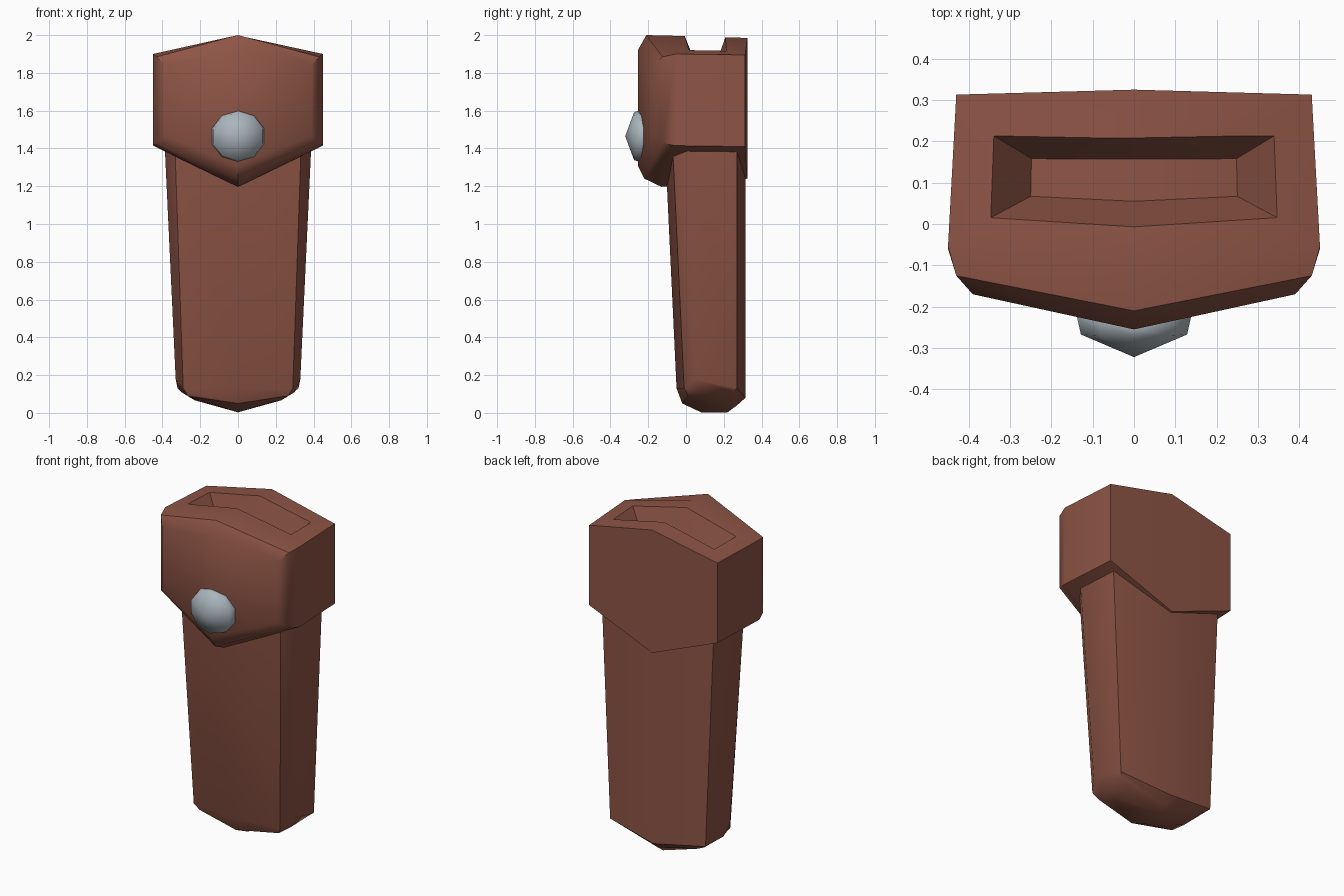
import bpy, bmesh, math

if "Cube" in bpy.data.objects:
    bpy.data.objects.remove(bpy.data.objects["Cube"])


def material(name, rgb):
    m = bpy.data.materials.new(name)
    m.diffuse_color = (*rgb, 1)
    m.use_nodes = True
    m.node_tree.nodes["Principled BSDF"].inputs["Base Color"].default_value = m.diffuse_color
    return m


def loft(name, halves, mat):
    """Skin through half sections (start and end on x = 0), mirrored across x."""
    bm = bmesh.new()
    rings = []
    for half in halves:
        full = half + [(-x, y, z) for x, y, z in half[-2:0:-1]]
        rings.append([bm.verts.new(p) for p in full])
    n, h = len(rings[0]), len(halves[0])
    for a, b in zip(rings, rings[1:]):
        for i in range(n):
            j = (i + 1) % n
            bm.faces.new((a[i], a[j], b[j], b[i]))
    # Caps folded along the centre line
    for r in (rings[0], rings[-1]):
        bm.faces.new(r[:h])
        bm.faces.new(r[h - 1:] + r[:1])
    bmesh.ops.recalc_face_normals(bm, faces=bm.faces)
    return finish(name, bm, mat)


def finish(name, bm, mat):
    mesh = bpy.data.meshes.new(name)
    bm.to_mesh(mesh)
    bm.free()
    mesh.materials.append(mat)
    ob = bpy.data.objects.new(name, mesh)
    bpy.context.collection.objects.link(ob)
    return ob


def activate(ob):
    bpy.ops.object.select_all(action='DESELECT')
    ob.select_set(True)
    bpy.context.view_layer.objects.active = ob


def smooth(ob, degrees):
    activate(ob)
    bpy.ops.object.shade_smooth_by_angle(angle=math.radians(degrees))


leather = material("leather", (0.27, 0.09, 0.06))
metal = material("metal", (0.40, 0.46, 0.50))

# Tapered sheath, lofted from the hidden top down to the rounded tip
sheath = loft("sheath", [
    [(0, -.115, 1.50), (.337, -.075, 1.50), (.392, .00, 1.50), (.378, .27, 1.50), (0, .315, 1.50)],
    [(0, -.05, .13), (.29, -.01, .13), (.33, .05, .18), (.32, .27, .13), (0, .315, .08)],
    [(0, -.02, .05), (.265, .01, .09), (.30, .07, .11), (.295, .25, .11), (0, .27, .04)],
    [(0, .08, .003), (.21, .09, .065), (.23, .12, .067), (.22, .21, .067), (0, .22, .003)],
], leather)
smooth(sheath, 40)

# Hexagonal cap with a rounded front edge, lofted from back to front
cap = loft("cap", [
    [(0, .325, 1.985), (.43, .313, 1.895), (.43, .313, 1.41), (0, .325, 1.24)],
    [(0, -.12, 1.998), (.45, -.055, 1.90), (.45, -.06, 1.415), (0, -.13, 1.197)],
    [(0, -.21, 2.0), (.43, -.125, 1.885), (.43, -.125, 1.43), (0, -.22, 1.24)],
    [(0, -.255, 1.92), (.39, -.17, 1.84), (.39, -.17, 1.47), (0, -.255, 1.31)],
], leather)

# Tapered slot cut into the roof of the cap
rim = [(0, -.005, 1.99), (.347, .015, 1.921), (.342, .215, 1.921), (0, .208, 1.988)]
floor = [(0, .055, 1.84), (.25, .067, 1.79), (.248, .158, 1.79), (0, .157, 1.84)]
above = [tuple(a + (a - b) / 2 for a, b in zip(p, q)) for p, q in zip(rim, floor)]
cutter = loft("slot_cutter", [above, floor], leather)
cutter.hide_render = True
mod = cap.modifiers.new("slot", 'BOOLEAN')
mod.operation = 'DIFFERENCE'
mod.solver = 'EXACT'
mod.object = cutter
activate(cap)
bpy.ops.object.modifier_apply(modifier=mod.name)
bpy.data.objects.remove(cutter)
smooth(cap, 40)

# Domed stud, folded to follow the ridge on the cap front
bm = bmesh.new()
rings = []
for r, y, fold in ((.125, -.21, .2), (.14, -.25, .2), (.13, -.275, .06)):
    ring = []
    for i in range(10):
        a = math.tau * i / 10
        x = r * 1.04 * math.sin(a)
        ring.append(bm.verts.new((x, y + fold * abs(x), 1.465 + r * .97 * math.cos(a))))
    rings.append(ring)
tip = bm.verts.new((0, -.322, 1.465))
for i in range(10):
    j = (i + 1) % 10
    for a, b in zip(rings, rings[1:]):
        bm.faces.new((a[i], a[j], b[j], b[i]))
    bm.faces.new((rings[-1][i], rings[-1][j], tip))
bm.faces.new(rings[0])
bmesh.ops.recalc_face_normals(bm, faces=bm.faces)
stud = finish("stud", bm, metal)
smooth(stud, 60)
